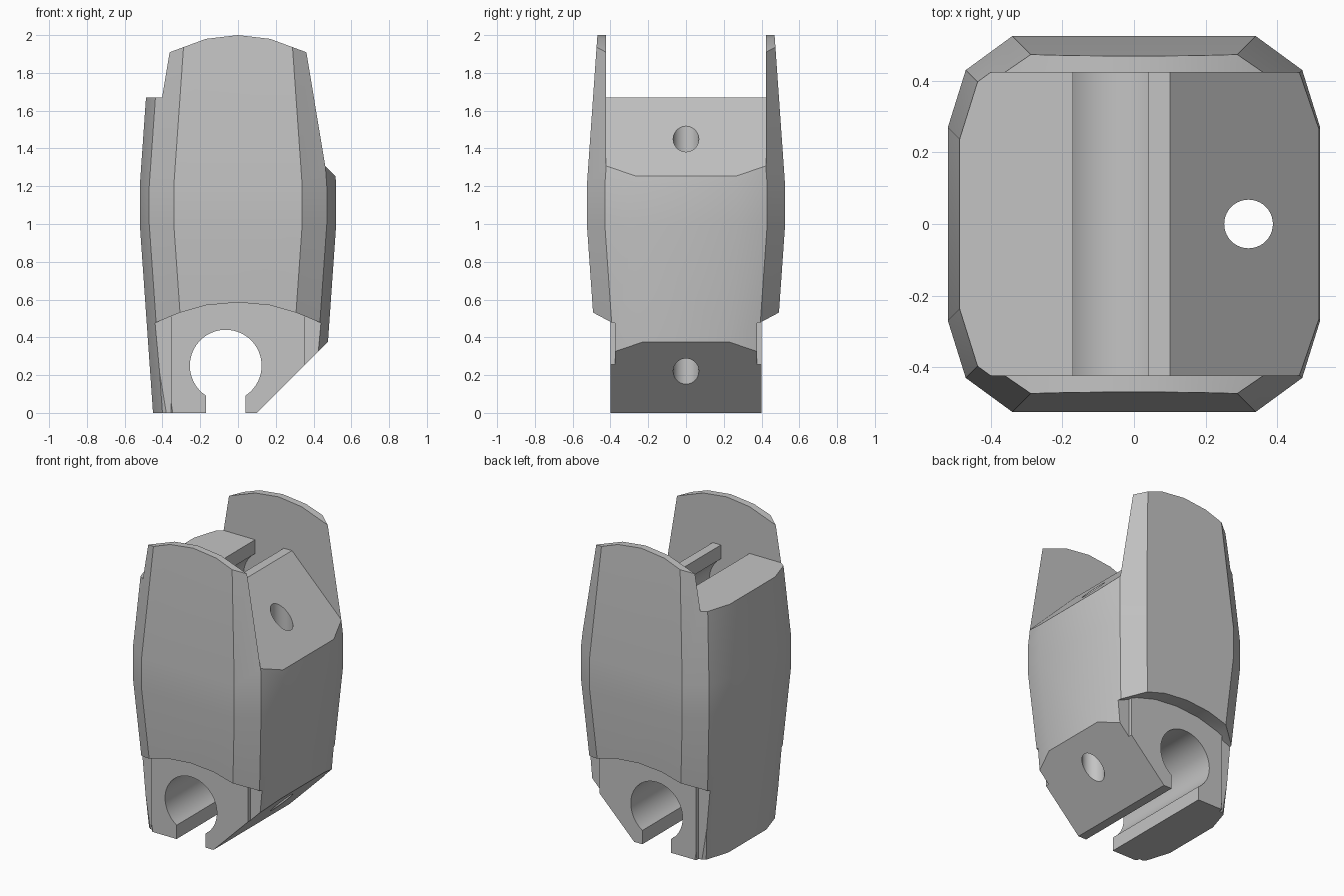
import bpy, bmesh, math

cube = bpy.data.objects.get("Cube")
if cube:
    bpy.data.objects.remove(cube, do_unlink=True)

mat = bpy.data.materials.new("light_grey")
mat.use_nodes = True
GREY = (0.55, 0.55, 0.55, 1)
mat.diffuse_color = GREY
mat.node_tree.nodes["Principled BSDF"].inputs["Base Color"].default_value = GREY


def loft(name, rings):
    """Closed solid through rings of equal point count."""
    bm = bmesh.new()
    rows = [[bm.verts.new(p) for p in ring] for ring in rings]
    n = len(rows[0])
    for a, b in zip(rows, rows[1:]):
        for i in range(n):
            j = (i + 1) % n
            bm.faces.new((a[i], a[j], b[j], b[i]))
    bm.faces.new(rows[0][::-1])
    bm.faces.new(rows[-1])
    bmesh.ops.recalc_face_normals(bm, faces=bm.faces)
    me = bpy.data.meshes.new(name)
    bm.to_mesh(me)
    bm.free()
    ob = bpy.data.objects.new(name, me)
    bpy.context.collection.objects.link(ob)
    return ob


def prism(name, profile, half):
    """Extrude an x-z profile over -half..half in y."""
    return loft(name, [[(x, y, z) for x, z in profile] for y in (-half, half)])


def cut(target, cutter):
    """Subtract the cutter, then discard it."""
    cutter.hide_render = True
    mod = target.modifiers.new("cut", "BOOLEAN")
    mod.operation = "DIFFERENCE"
    mod.solver = "EXACT"
    mod.object = cutter
    bpy.context.view_layer.objects.active = target
    bpy.ops.object.modifier_apply(modifier=mod.name)
    bpy.data.objects.remove(cutter, do_unlink=True)


# barrel body: twelve-sided section tapering towards both ends
def section(z):
    d = 0.07 * max(1.0 - z, z - 1.2, 0)
    q = [(0.52 - d, 0.27 - d), (0.47 - d, 0.43 - d), (0.34 - d, 0.525 - d)]
    half = q + [(-x, y) for x, y in q[::-1]]
    return [(x, y, z) for x, y in half + [(-x, -y) for x, y in half]]


body = loft("link_body", [section(z) for z in (0, 1.0, 1.2, 2.0)])

# curved top edge of the two side plates
arc = [(0.17, 1.98), (0.36, 1.91), (0.7, 1.72)]
crown = [(-x, z) for x, z in arc[::-1]] + [(0, 2.0)] + arc
cut(body, prism("crown_cutter", crown + [(0.7, 2.3), (-0.7, 2.3)], 1))

# lower shoulders: the plates end in an arc above a narrower tongue
arc = [(0.17, 0.57), (0.31, 0.53), (0.43, 0.48), (0.7, 0.37)]
skirt = [(-x, z) for x, z in arc[::-1]] + [(0, 0.585)] + arc
shoulder = prism("shoulder_cutter", skirt + [(0.7, -0.2), (-0.7, -0.2)], 1)
for w, half in ((0.355, 0.4), (0.9, 0.375)):
    cut(shoulder, prism("tongue_keep", [(-w, -0.5), (w, -0.5), (w, 1), (-w, 1)], half))
cut(body, shoulder)


# end cut: flat end, open round pin seat and sloped corner
def end_profile(out):
    cx, cz, r, slot = -0.065, 0.25, 0.19, 0.105
    a = math.asin(slot / r)
    n = 48
    pts = [(-0.9, 0), (cx - slot, 0)]
    for i in range(n + 1):
        t = -math.pi / 2 - a - (2 * math.pi - 2 * a) * i / n
        pts.append((cx + r * math.cos(t), cz + r * math.sin(t)))
    return pts + [(cx + slot, 0), (0.1, 0), (0.9, 0.8), (0.9, out), (-0.9, out)]


cut(body, prism("lower_cutter", end_profile(-0.3), 0.9))
cut(body, prism("upper_cutter", [(x, 1.67 - z) for x, z in end_profile(-0.8)], 0.423))

# vertical pin hole joining the two slopes
ring = [(0.32 + 0.068 * math.cos(i * math.pi / 20), 0.068 * math.sin(i * math.pi / 20))
        for i in range(40)]
cut(body, loft("hole_cutter", [[(x, y, z) for x, y in ring] for z in (-0.5, 2.5)]))

# finish
body.data.materials.clear()
body.data.materials.append(mat)
for p in body.data.polygons:
    p.material_index = 0
bpy.ops.object.select_all(action="DESELECT")
body.select_set(True)
bpy.context.view_layer.objects.active = body
bpy.ops.object.shade_smooth_by_angle(angle=math.radians(25))
